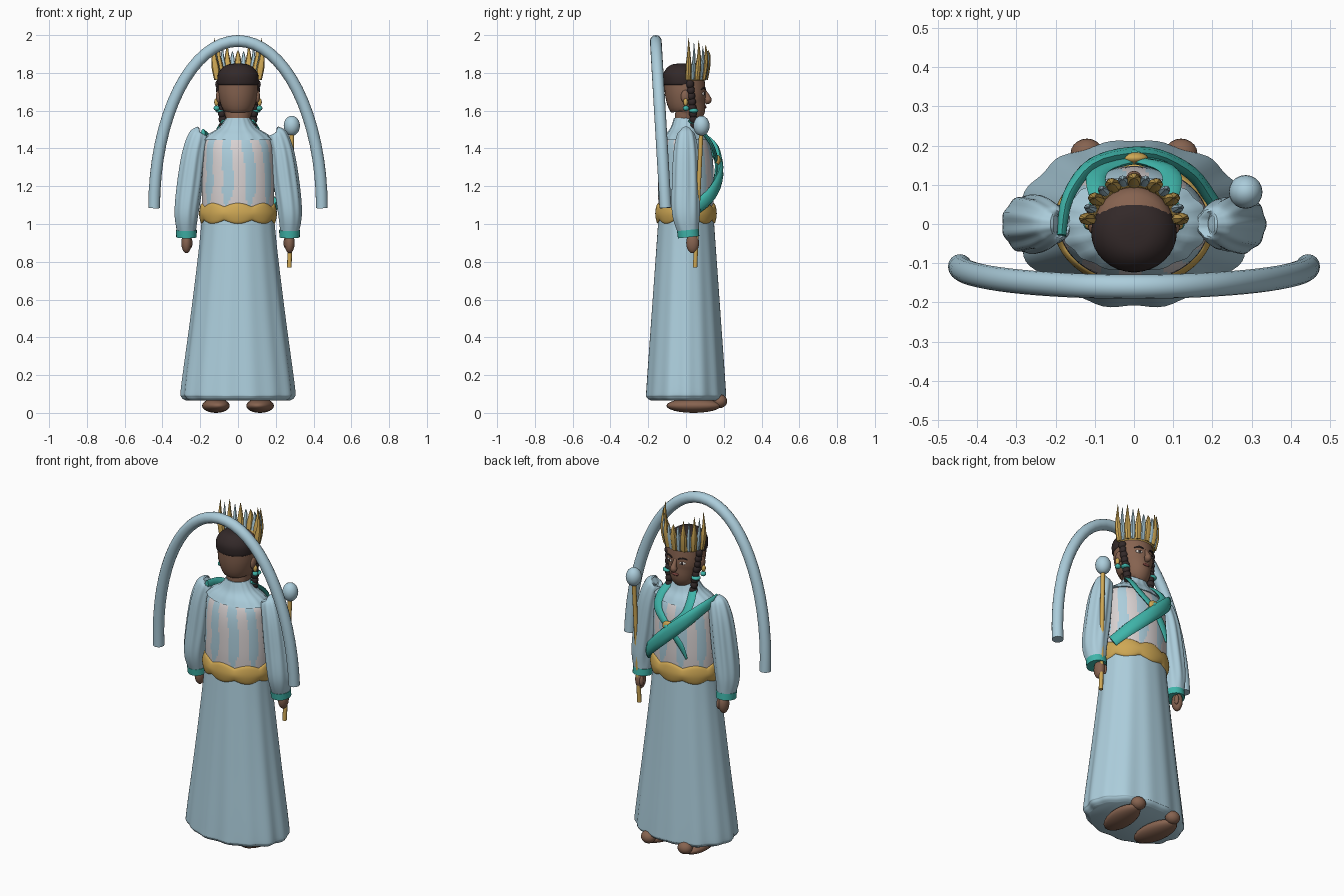
import bpy, bmesh, math
from math import sin, cos, pi
from mathutils import Vector

cube = bpy.data.objects.get("Cube")
if cube:
    bpy.data.objects.remove(cube, do_unlink=True)

X, Y, Z = Vector((1, 0, 0)), Vector((0, 1, 0)), Vector((0, 0, 1))


def material(name, *rgb):
    m = bpy.data.materials.new(name)
    m.use_nodes = True
    m.diffuse_color = (*rgb, 1)
    for node in m.node_tree.nodes:
        if node.type == 'BSDF_PRINCIPLED':
            node.inputs["Base Color"].default_value = (*rgb, 1)
    return m


blue = material("pale_blue", .41, .61, .71)
white = material("warm_white", .69, .64, .64)
gold = material("gold", .62, .39, .09)
teal = material("teal", .05, .46, .4)
skin = material("brown_skin", .24, .125, .08)
hair = material("dark_hair", .033, .022, .022)
eye_white = material("eye_white", .75, .7, .65)
lip = material("lip", .2, .06, .05)


def finish(name, bm, mats, angle=40):
    bmesh.ops.recalc_face_normals(bm, faces=bm.faces)
    mesh = bpy.data.meshes.new(name)
    bm.to_mesh(mesh)
    bm.free()
    for m in mats:
        mesh.materials.append(m)
    ob = bpy.data.objects.new(name, mesh)
    bpy.context.collection.objects.link(ob)
    bpy.ops.object.select_all(action='DESELECT')
    ob.select_set(True)
    bpy.context.view_layer.objects.active = ob
    bpy.ops.object.shade_smooth_by_angle(angle=math.radians(angle))
    return ob


def smooth_path(pts, steps):
    out = []
    for i in range(len(pts) - 1):
        p = [pts[max(i - 1, 0)], pts[i], pts[i + 1], pts[min(i + 2, len(pts) - 1)]]
        for k in range(steps):
            t = k / steps
            out.append([b + .5 * t * (c - a + t * (2*a - 5*b + 4*c - d + t * (3*(b - c) + d - a)))
                        for a, b, c, d in zip(*p)])
    return out + [list(pts[-1])]


def sweep(name, pts, mats, ref=X, n=16, steps=4, fold=None, rule=None, warp=None):
    """Sweep an ellipse along points (x, y, z, half width along ref, half depth)."""
    pts = smooth_path(pts, steps)
    centres = [Vector(p[:3]) for p in pts]
    bm = bmesh.new()
    rings = []
    for i, p in enumerate(pts):
        t = (centres[min(i + 1, len(pts) - 1)] - centres[max(i - 1, 0)]).normalized()
        u = (ref - t * ref.dot(t)).normalized()
        v = t.cross(u)
        ring = []
        for k in range(n):
            a = 2 * pi * k / n
            f = fold(a, i / (len(pts) - 1)) if fold else 1
            co = centres[i] + (u * cos(a) * p[3] + v * sin(a) * p[4]) * f
            ring.append(bm.verts.new(warp(co, a) if warp else co))
        rings.append(ring)
    for lo, hi in zip(rings, rings[1:]):
        for k in range(n):
            j = (k + 1) % n
            face = bm.faces.new((lo[k], lo[j], hi[j], hi[k]))
            if rule:
                face.material_index = rule(face.calc_center_median())
    bm.faces.new(rings[0])
    bm.faces.new(rings[-1])
    return finish(name, bm, mats)


def ball(name, at, size, mat, turn=0):
    bm = bmesh.new()
    bmesh.ops.create_uvsphere(bm, u_segments=20, v_segments=12, radius=1)
    ob = finish(name, bm, [mat])
    ob.location, ob.scale, ob.rotation_euler.z = at, size, turn
    return ob


# Robe skirt with soft folds growing toward the hem
sweep("skirt", [(0, 0, .065, .27, .185), (0, 0, .085, .295, .21), (0, 0, .14, .297, .21),
                (0, 0, .5, .25, .185), (0, 0, .85, .208, .16), (0, 0, 1.06, .188, .145)],
      [blue], n=96, steps=6,
      fold=lambda a, t: 1 + .018 * (1.2 - t) * (cos(14 * a) + .6 * sin(9 * a)))


# Bodice with vertical blue panels
def panels(c):
    a = math.atan2(c.y / .14, c.x / .19)
    taper = 3 * max(0, 1.17 - c.z) / .09 * .4
    return int(cos(10 * a + .5 * sin(14 * c.z)) > taper + .05 * sin(50 * c.z))


sweep("bodice", [(0, 0, 1.05, .188, .143), (0, 0, 1.18, .192, .148), (0, 0, 1.34, .188, .142),
                 (0, 0, 1.43, .18, .122), (0, 0, 1.48, .14, .09)],
      [white, blue], n=120, steps=8, rule=panels)
sweep("yoke", [(0, 0, 1.445, .187, .122), (0, 0, 1.475, .155, .105), (0, 0, 1.51, .1, .08),
               (0, 0, 1.56, .064, .063)], [blue], n=64,
      fold=lambda a, t: 1 + .02 * cos(16 * a))

# Scalloped belt
def scallop(co, a):
    co.z = 1.055 + (co.z - 1.055) * (.66 + .36 * abs(cos(4 * a + pi / 2 + pi / 2)))
    return co


sweep("belt", [(0, 0, 1, .185, .142), (0, 0, 1.01, .198, .155), (0, 0, 1.055, .206, .163),
               (0, 0, 1.1, .198, .155), (0, 0, 1.112, .185, .142)], [gold], n=96, warp=scallop)

# Head, hair and face
sweep("head", [(0, 0, 1.5, .055, .05), (0, 0, 1.56, .064, .06), (0, .015, 1.595, .075, .085),
               (0, .002, 1.65, .096, .103), (0, -.006, 1.72, .105, .108),
               (0, -.012, 1.8, .095, .1), (0, -.015, 1.835, .04, .05)], [skin], n=32)
sweep("hair_cap", [(0, -.022, 1.735, .1, .09), (0, -.022, 1.745, .108, .098),
                   (0, -.022, 1.79, .107, .1), (0, -.022, 1.825, .085, .08),
                   (0, -.022, 1.845, .05, .05), (0, -.022, 1.85, .005, .005)], [hair], n=32)
sweep("nose", [(0, .098, 1.71, .008, .006), (0, .113, 1.675, .014, .014),
               (0, .115, 1.655, .02, .02), (0, .1, 1.642, .008, .01)], [skin])
ball("mouth", (0, .102, 1.619, ), (.024, .006, .008), lip)

# Paired parts
for side, s in (("right", -1), ("left", 1)):
    ball(side + "_eye", (s * .042, .092, 1.69), (.019, .006, .009), eye_white, -s * .4)
    ball(side + "_pupil", (s * .041, .096, 1.69), (.008, .005, .008), hair, -s * .4)
    sweep(side + "_eyebrow", [(s * .02, .103, 1.712, .004, .004), (s * .043, .096, 1.72, .005, .004),
                              (s * .066, .08, 1.712, .003, .003)], [hair], ref=Z, n=8)
    ball(side + "_ear", (s * .103, -.005, 1.675), (.014, .022, .034), skin)
    ball(side + "_earring", (s * .114, -.002, 1.645), (.012, .012, .02), gold)
    ball(side + "_ear_bead", (s * .113, 0, 1.613), (.016, .016, .014), teal)
    for i in range(8):
        ball(side + "_braid_link", (s * (.1 - .003 * i), .022 + .003 * i, 1.74 - .031 * i),
             (.02, .022, .024), hair, .6 * (-1) ** i)
    ball(side + "_braid_bead", (s * .094, .04, 1.6), (.025, .025, .013), teal)

    # Puffed sleeve, cuff and hand
    sweep(side + "_sleeve", [(s * .2, 0, 1.488, .02, .02), (s * .207, 0, 1.475, .05, .045),
                             (s * .232, 0, 1.38, .062, .064), (s * .255, 0, 1.22, .067, .072),
                             (s * .274, 0, 1.06, .063, .073), (s * .273, .012, .96, .05, .055)],
          [blue], n=64, steps=5, fold=lambda a, t: 1 + .05 * cos(9 * a) * sin(pi * t))
    sweep(side + "_cuff", [(s * .273, .01, .968, .055, .058), (s * .273, .014, .93, .054, .057)],
          [teal], n=24, steps=1)
    ball(side + "_hand", (s * .273, .035, .9), (.027, .034, .055), skin)
    ball(side + "_thumb", (s * .252, .055, .9), (.011, .014, .03), skin)

    # Feet with rounded toes
    ball(side + "_foot", (s * .117, .04, .038), (.072, .145, .038), skin, -s * .12)
    ball(side + "_toe", (s * .12, .18, .062), (.042, .038, .036), skin)

    # Crossed neck scarf
    sweep(side + "_scarf", [(s * .065, .02, 1.545, .022, .01), (s * .095, .09, 1.485, .025, .01),
                            (s * .085, .14, 1.41, .024, .01), (0, .162, 1.325, .02, .01),
                            (-s * .07, .155, 1.24, .022, .008), (-s * .105, .143, 1.16, .006, .005)],
          [teal], n=8)

# Brooch and shoulder sash
ball("brooch", (0, .168, 1.335), (.036, .016, .03), gold)
ball("brooch_gem", (0, .18, 1.335), (.018, .008, .014), teal)
sweep("sash", [(-.185, -.03, 1.475, .03, .012), (-.168, .07, 1.455, .034, .016),
               (-.1, .155, 1.385, .038, .018), (.03, .18, 1.265, .038, .018),
               (.14, .135, 1.16, .038, .018), (.2, .06, 1.09, .036, .018)], [teal], ref=Z, n=10)

# Crown: band and alternating spikes
def around(a, r):
    return r * sin(a), -.01 + r * cos(a)


sweep("crown_band", [(*around(math.radians(d), .112), 1.785, .026, .009) for d in range(-80, 81, 20)],
      [gold], ref=Z, n=8, steps=2)
for i in range(13):
    a = (i - 6) * .23
    m, r = (blue, .014) if i % 2 else (gold, .02)
    tip = 1.92 + .065 * abs(sin(a)) - .02 * (i % 2)
    sweep("crown_spike", [(*around(a, .112), 1.765, r * .8, r * .7), (*around(a, .122), 1.83, r, r * .8),
                          (*around(a, .13), 1.89, r * .6, r * .5), (*around(a, .127), tip, .001, .001)],
          [m], n=8, steps=3)

# Staff with orb
sweep("staff", [(.272, .048, .77, .012, .012), (.285, .08, 1.48, .012, .012)], [gold], n=10, steps=1)
ball("staff_orb", (.285, .082, 1.52), (.043, .043, .053), blue)

# Arched ribbon behind the figure
arch = []
for i in range(33):
    a = pi * i / 32
    arch.append((.444 * cos(a), -.108 - .052 * sin(a), 1.085 + .884 * sin(a), .031, .031))
sweep("arch", arch, [blue], ref=Y, n=16, steps=1)
